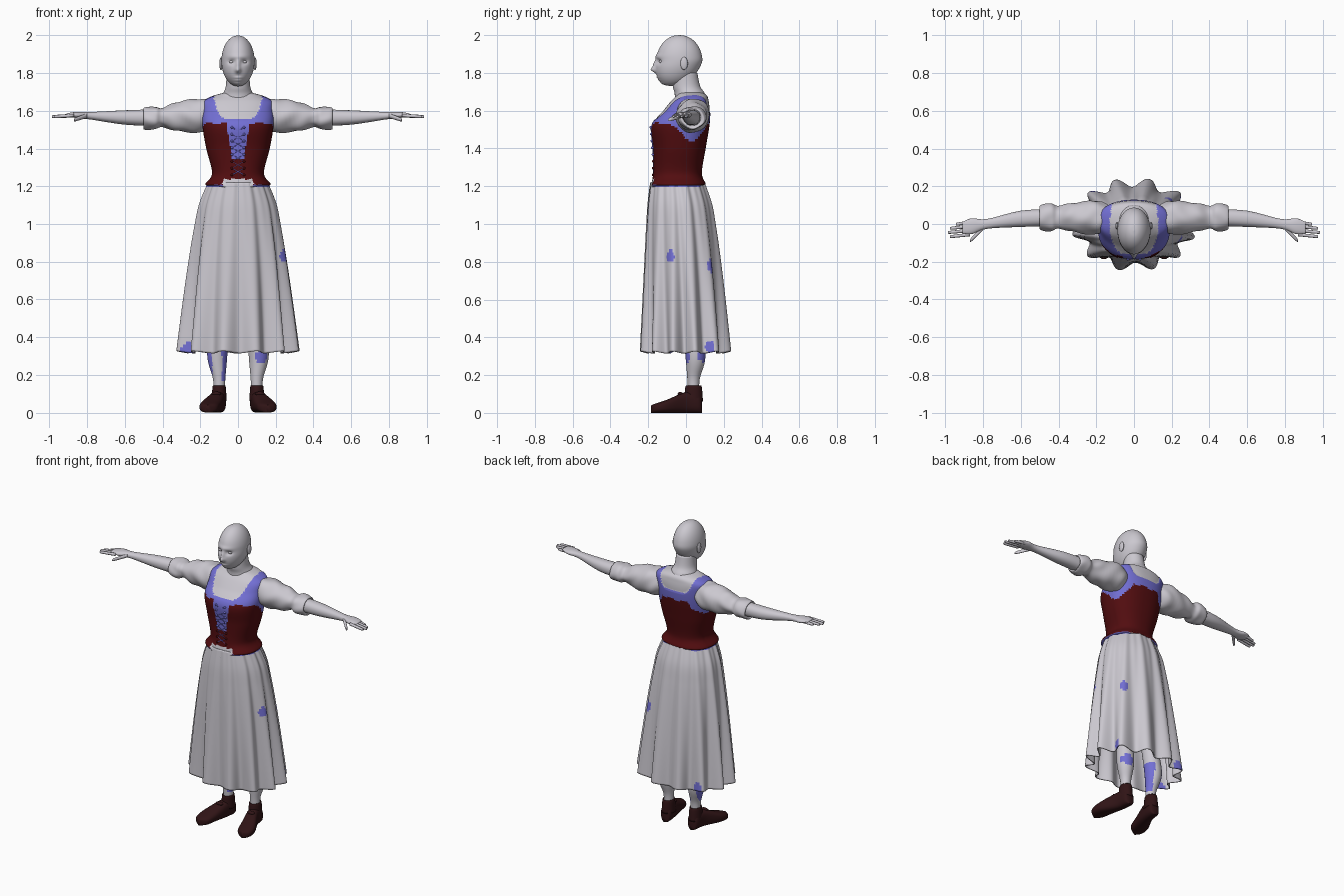
import bpy, bmesh, math
from mathutils import Vector

cube = bpy.data.objects.get("Cube")
if cube:
    bpy.data.objects.remove(cube, do_unlink=True)


def material(name, *rgb):
    mat = bpy.data.materials.new(name)
    mat.use_nodes = True
    mat.diffuse_color = (*rgb, 1)
    mat.node_tree.nodes["Principled BSDF"].inputs["Base Color"].default_value = (*rgb, 1)
    return mat


pale = material("pale_linen", .6, .58, .63)
blue = material("violet_blue", .17, .16, .66)
red = material("dark_red", .085, .004, .005)
brown = material("dark_brown", .03, .007, .008)
PALE, BLUE, RED = range(3)


def bump(*offsets):
    return math.exp(-sum(value * value for value in offsets))


def spline(keys, sub):
    """Smooth rows between the key sections."""
    rows = []
    for i in range(len(keys) - 1):
        before, start, end = keys[max(i - 1, 0)], keys[i], keys[i + 1]
        after = keys[min(i + 2, len(keys) - 1)]
        for step in range(sub):
            t = step / sub
            rows.append([b + t / 2 * (c - a + t * (2*a - 5*b + 4*c - d + t * (3*b - a - 3*c + d)))
                         for a, b, c, d in zip(before, start, end, after)])
    return rows + [keys[-1]]


def loft(name, keys, mats, axis="z", seg=32, sub=5, power=2, warp=None, rule=None,
         side=1, caps=True):
    """Skin oval sections (position, centre a, centre b, radius a, radius b) along an axis."""
    bm = bmesh.new()
    rings = []
    for t, centre_a, centre_b, radius_a, radius_b in spline(keys, sub):
        ring = []
        for j in range(seg):
            angle = math.tau * j / seg
            cos, sin = math.cos(angle), math.sin(angle)
            a = centre_a + radius_a * math.copysign(abs(cos) ** (2 / power), cos)
            b = centre_b + radius_b * math.copysign(abs(sin) ** (2 / power), sin)
            point = Vector({"z": (a, b, t), "x": (t, a, b), "y": (a, t, b)}[axis])
            if warp:
                warp(point, angle)
            point.x *= side
            ring.append(bm.verts.new(point))
        rings.append(ring)
    for lower, upper in zip(rings, rings[1:]):
        for j in range(seg):
            bm.faces.new((lower[j - 1], lower[j], upper[j], upper[j - 1]))
    if caps:
        bm.faces.new(rings[0])
        bm.faces.new(rings[-1])
    bmesh.ops.recalc_face_normals(bm, faces=bm.faces)
    for face in bm.faces:
        face.smooth = True
        if rule:
            face.material_index = rule(face.calc_center_median())
    mesh = bpy.data.meshes.new(name)
    bm.to_mesh(mesh)
    bm.free()
    for mat in mats:
        mesh.materials.append(mat)
    ob = bpy.data.objects.new(name, mesh)
    bpy.context.collection.objects.link(ob)
    return ob


def upright(rows):
    """Sections from (z, half width, front y, back y)."""
    return [(z, 0, (front + back) / 2, width, (back - front) / 2) for z, width, front, back in rows]


def ball(name, location, size, mat):
    bpy.ops.mesh.primitive_uv_sphere_add(segments=16, ring_count=10, location=location)
    ob = bpy.context.object
    ob.name, ob.scale = name, size
    ob.data.materials.append(mat)
    bpy.ops.object.shade_smooth()


# Head: an egg whose lower half shifts forward into the jaw
def skull(steps=12):
    for i in range(steps + 1):
        height = -math.cos(math.pi * i / steps)
        radius = math.sin(math.pi * i / steps) + .01
        jaw = max(0, -height)
        yield 1.865 + .135 * height, 0, -.035 - .035 * jaw, .087 * radius, .12 * radius


def sculpt_face(p, angle):
    if p.y < -.04:
        x, z = abs(p.x), p.z
        nose = .022 * bump(x / .014, (z - 1.816) / .014) + .014 * bump(x / .011, (z - 1.845) / .026)
        socket = .014 * bump((x - .034) / .017, (z - 1.86) / .012)
        brow = .006 * bump(x / .05, (z - 1.888) / .012)
        lips = .006 * sum(bump(x / .023, (z - level) / .006) for level in (1.776, 1.762))
        chin = .01 * bump(x / .03, (z - 1.742) / .012)
        p.y += socket - nose - brow - lips - chin


loft("head", list(skull()), [pale], seg=96, sub=6, warp=sculpt_face)
for side, label in ((1, "left_"), (-1, "right_")):
    ball(label + "eye", (side * .034, -.13, 1.86), (.013, .012, .009), pale)
    ball(label + "ear", (side * .09, -.01, 1.85), (.009, .02, .034), pale)

loft("neck", upright([(1.64, .1, -.06, .11), (1.69, .08, -.06, .1), (1.73, .065, -.07, .075),
                      (1.8, .06, -.07, .06)]), [pale])


# Bodice, straps and blouse front
def dress_colour(p):
    x, y, z = abs(p.x), p.y, p.z
    front = y < .03
    if y < 0 and z < 1.238 and x < .085 - .3 * abs(z - 1.215):
        return PALE
    if z < 1.208:
        return PALE if y > 0 and -.02 < p.x < .1 else BLUE
    neckline = (1.555 if front else 1.59) + .1 * (x / .125) ** 6
    if z > neckline and x < .14 or z > 1.683:
        return PALE
    if y < 0 and z > 1.34 and x < .033 + .17 * max(z - 1.36, 0):
        return BLUE
    edge = 1.535 + .006 * math.sin(70 * p.x)
    if x > .1:
        edge -= .09 * bump((y - .03) / .075)
    return BLUE if z > edge else RED


def fit_dress(p, angle):
    if dress_colour(p) != PALE:
        p.x *= 1.02
        p.y += math.copysign(.004, p.y)
    hem = max(0, min(1, (1.27 - p.z) / .05))
    if p.y < 0:
        p.z -= .04 * hem * bump(p.x / .06)


loft("bodice", upright([
    (1.2, .13, -.15, .07), (1.21, .17, -.19, .1), (1.27, .135, -.17, .08),
    (1.4, .165, -.17, .1), (1.52, .185, -.18, .12), (1.6, .185, -.12, .125),
    (1.65, .18, -.08, .12), (1.68, .13, -.05, .11), (1.7, .06, -.04, .08)]),
    [pale, blue, red], seg=144, sub=10, power=2.3, warp=fit_dress, rule=dress_colour)

# Crossed lacing with knobs
lace = bpy.data.curves.new("lacing", "CURVE")
lace.dimensions, lace.bevel_depth, lace.bevel_resolution = "3D", .003, 1
for side in (1, -1):
    line = lace.splines.new("POLY")
    line.points.add(7)
    for i, knot in enumerate(line.points):
        z = 1.26 + .036 * i
        spot = (side * (.032 if i % 2 else -.032), -.172 - .08 * max(z - 1.35, 0), z)
        knot.co = (*spot, 1)
        ball("lacing_knob", spot, (.007, .009, .007), red if z < 1.34 else blue)
lace.materials.append(blue)
bpy.context.collection.objects.link(bpy.data.objects.new("lacing", lace))


# Gathered skirt, widening quickly below the waist
def skirt_rows(steps=8):
    for i in range(steps + 1):
        spread = (i / steps) ** .6
        yield 1.22 - .9 * i / steps, .16 + .16 * spread, -.19 - .05 * spread, .1 + .135 * spread


STAINS = [(.26, -.1, .83), (-.27, -.09, .33), (-.2, .19, .34), (.27, .12, .35), (.2, .15, .78)]


def skirt_colour(p):
    if p.z > 1.19 and abs(p.x) > .09:
        return BLUE
    return BLUE if any((p - Vector(stain)).length < .04 for stain in STAINS) else PALE


def fold(p, angle):
    drop = max(0, min(1, (1.2 - p.z) / .88))
    middle = -.045 * (1 - drop)
    wave = -math.cos(12 * angle + math.sin(2 * angle + 1) / 2)
    gather = .012 * (1 - drop) * math.sin(25 * angle)
    scale = 1 + (.02 + .085 * drop ** 1.3) * (wave - .55) + gather
    p.x *= scale
    p.y = middle + (p.y - middle) * scale
    p.z += .006 * wave * drop ** 6


skirt = loft("skirt", upright(skirt_rows()), [pale, blue], seg=192, sub=7,
             warp=fold, rule=skirt_colour, caps=False)
skirt.modifiers.new("thickness", "SOLIDIFY").thickness = .006


# Limbs follow one gently bent arm line
def along_arm(rows):
    """Sections from (x, depth radius, height radius)."""
    return [(x, .035 - .15 * max(0, x - .55), 1.56 + abs(x - .5) / 20, depth, height)
            for x, depth, height in rows]


def crumple(p, angle):
    scale = 1 + .035 * math.sin(55 * p.x + 2 * math.sin(2 * angle)) + .02 * math.sin(5 * angle + 20 * p.x)
    p.y = .035 + (p.y - .035) * scale
    p.z = 1.57 + (p.z - 1.57) * scale


def stocking_colour(p):
    if p.x < 0:
        return BLUE if .17 < p.z < .36 and abs(p.x + .11) > .025 else PALE
    patch = bump((p.x - .125) / .04, (p.z - .3) / .035) > .4
    return BLUE if patch and abs(p.y - .04) > .02 else PALE


for side, label in ((1, "left_"), (-1, "right_")):
    loft(label + "sleeve", along_arm([
        (.13, .06, .07), (.2, .09, .09), (.33, .075, .075), (.4, .06, .05),
        (.44, .075, .06), (.5, .06, .055), (.48, .03, .03)]),
        [pale], "x", seg=48, sub=7, warp=crumple, side=side)
    loft(label + "arm", along_arm([
        (.42, .045, .045), (.6, .043, .038), (.78, .026, .02), (.86, .042, .016), (.91, .03, .006)]),
        [pale], "x", side=side, power=2.2)
    for n in range(4):
        y = .01 - .022 * n
        tip = .985 - .01 * (n - 2) ** 2
        loft(label + "finger", [(.87, y, 1.576, .009, .009), (tip - .01, y - .01, 1.57, .008, .008),
                                (tip, y - .01, 1.57, .003, .003)], [pale], "x", seg=12, side=side)
    loft(label + "thumb", [(.8, -.02, 1.575, .013, .012), (.86, -.08, 1.555, .011, .01),
                           (.87, -.09, 1.55, .003, .003)], [pale], "x", seg=12, side=side)
    loft(label + "leg", [(z, x, y, radius, radius) for z, x, y, radius in (
        (.1, .1, .04, .03), (.18, .1, .04, .033), (.3, .11, .05, .053), (.5, .1, .03, .055),
        (.95, .09, -.02, .085))], [pale, blue], sub=8, side=side, rule=stocking_colour)
    # Shoe runs heel to toe, resting on the ground
    loft(label + "shoe", [(y, x, height / 2, width, height / 2) for y, x, height, width in (
        (.085, .1, .05, .015), (.07, .1, .1, .035), (0, .11, .11, .04), (-.1, .145, .07, .053),
        (-.16, .155, .05, .045), (-.185, .16, .04, .01))], [brown], "y", power=2.7, side=side)
    loft(label + "shoe_collar", [(z, .1, .04, radius * .8, radius) for z, radius in (
        (.06, .05), (.14, .043), (.135, .03))], [brown], side=side)
    ball(label + "shoe_bow", (side * .116, -.03, .1), (.026, .014, .011), brown)
